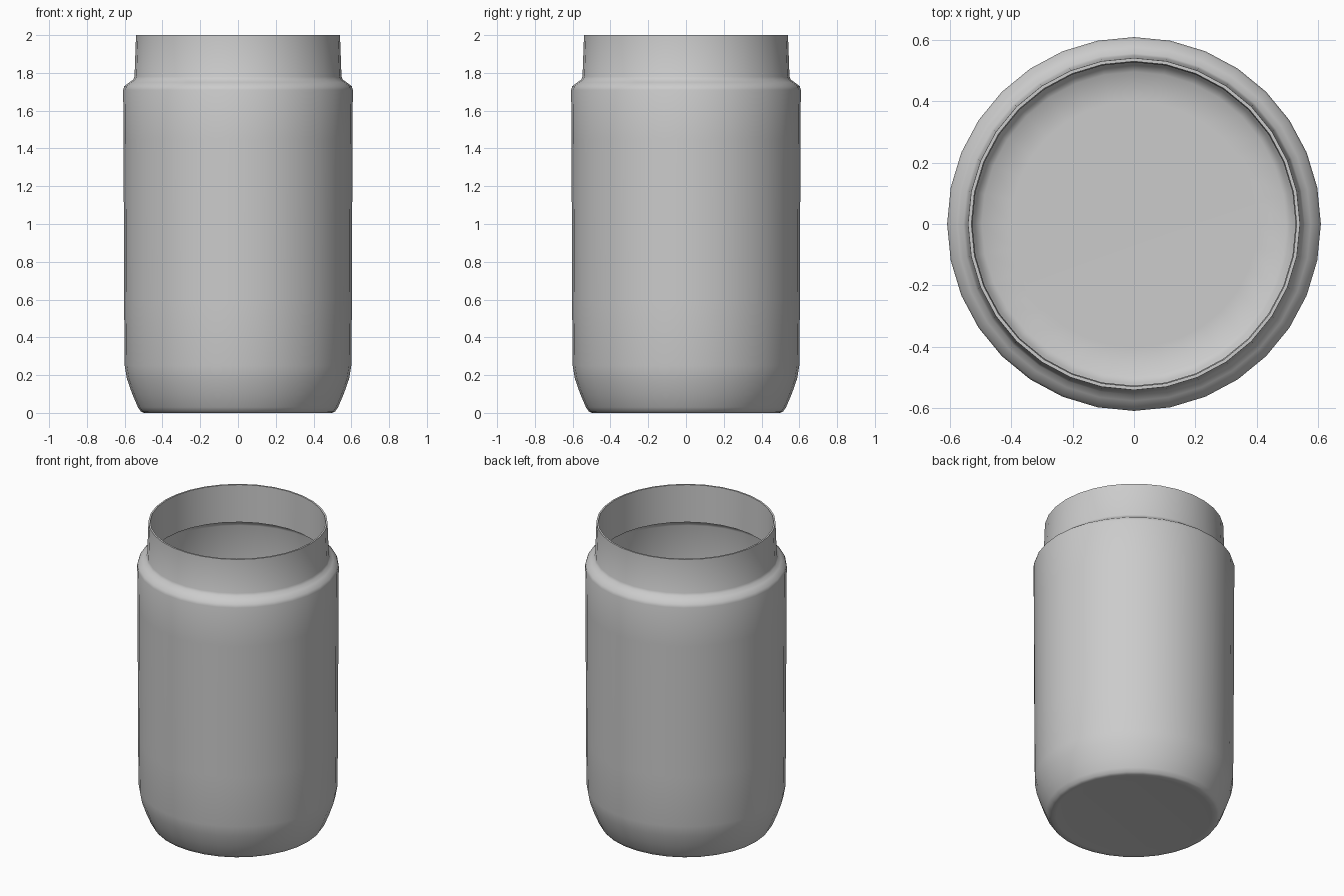
import bpy, bmesh, math

if "Cube" in bpy.data.objects:
    bpy.data.objects.remove(bpy.data.objects["Cube"])

SIDES = 32

# Jar cross-section: (radius, height), outside from base centre up to the rim, then down inside
outer = [(0, 0.008), (0.40, 0.006), (0.47, 0.002), (0.50, 0.0), (0.515, 0.008), (0.53, 0.03),
         (0.56, 0.10), (0.588, 0.18), (0.60, 0.25), (0.603, 0.58), (0.606, 1.45),
         (0.608, 1.71), (0.602, 1.73), (0.575, 1.75), (0.555, 1.764), (0.548, 1.78), (0.54, 2.0)]
inner = [(0.529, 2.0), (0.526, 1.752), (0.55, 1.742), (0.585, 1.72), (0.592, 1.70),
         (0.591, 1.45), (0.588, 0.58), (0.585, 0.25), (0.573, 0.18), (0.546, 0.105),
         (0.518, 0.042), (0.495, 0.022), (0.40, 0.02), (0, 0.02)]


def lathe(name, profile):
    bm = bmesh.new()
    rings = []
    for r, z in profile:
        n = SIDES if r > 0 else 1
        rings.append([bm.verts.new((r * math.cos(2 * math.pi * i / SIDES),
                                    r * math.sin(2 * math.pi * i / SIDES), z)) for i in range(n)])
    for a, b in zip(rings, rings[1:]):
        for i in range(SIDES):
            j = (i + 1) % SIDES
            corners = [a[i % len(a)], a[j % len(a)], b[j % len(b)], b[i % len(b)]]
            bm.faces.new(list(dict.fromkeys(corners)))
    bmesh.ops.recalc_face_normals(bm, faces=bm.faces)
    mesh = bpy.data.meshes.new(name)
    bm.to_mesh(mesh)
    bm.free()
    obj = bpy.data.objects.new(name, mesh)
    bpy.context.collection.objects.link(obj)
    bpy.context.view_layer.objects.active = obj
    obj.select_set(True)
    bpy.ops.object.shade_smooth_by_angle(angle=math.radians(50))
    return obj


# Hollow jar with thin walls, rounded base and stepped neck
lathe("jar", outer + inner)
